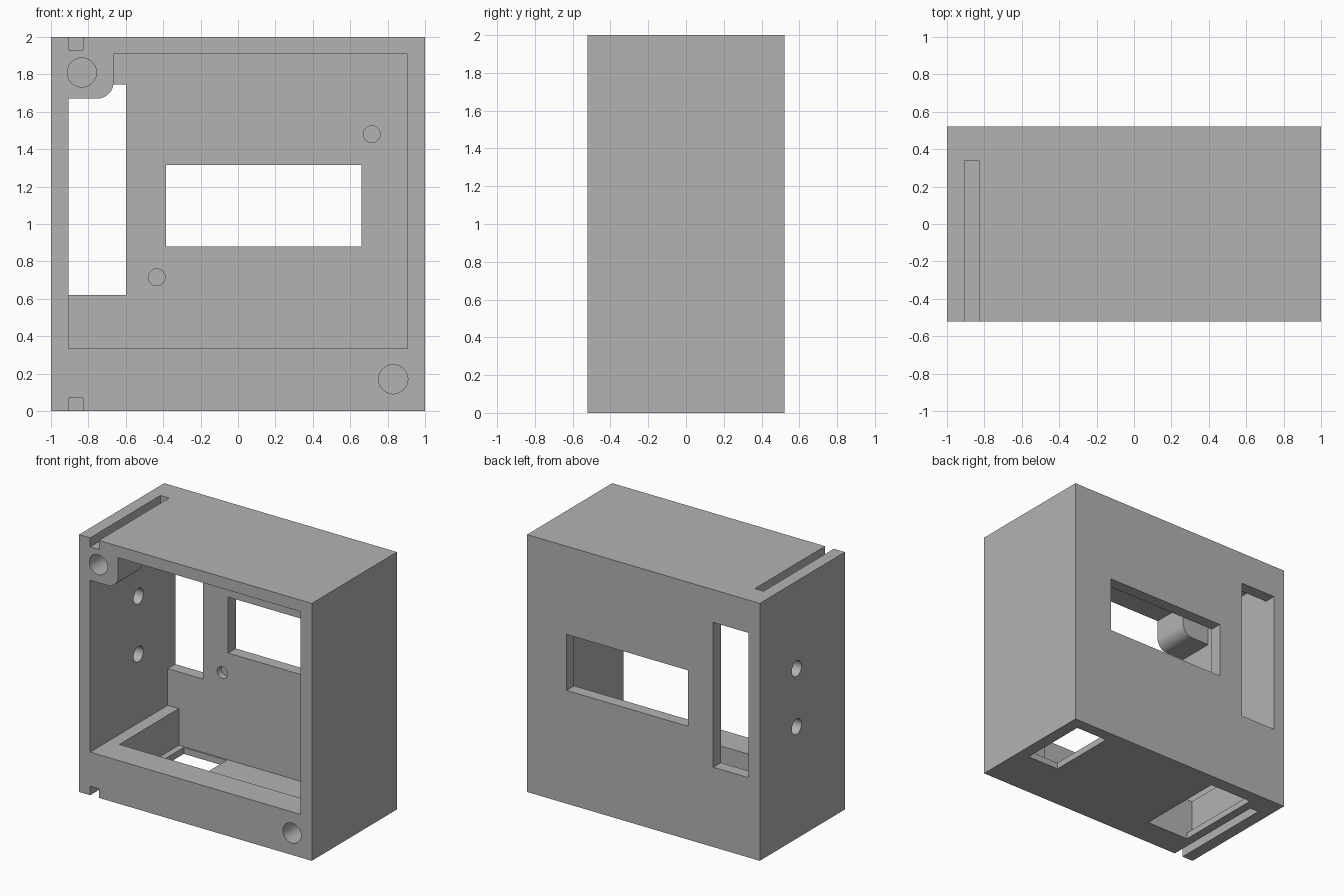
import bpy, bmesh, math
from mathutils import Matrix, Vector

if "Cube" in bpy.data.objects:
    bpy.data.objects.remove(bpy.data.objects["Cube"])

grey = bpy.data.materials.new("plain_grey")
grey.use_nodes = True
grey.diffuse_color = (0.45, 0.45, 0.45, 1)
grey.node_tree.nodes["Principled BSDF"].inputs["Base Color"].default_value = (0.45, 0.45, 0.45, 1)


def finish(name, bm):
    bmesh.ops.recalc_face_normals(bm, faces=bm.faces)
    mesh = bpy.data.meshes.new(name)
    bm.to_mesh(mesh)
    bm.free()
    mesh.materials.append(grey)
    ob = bpy.data.objects.new(name, mesh)
    bpy.context.collection.objects.link(ob)
    return ob


def box(name, x, y, z):
    bm = bmesh.new()
    bmesh.ops.create_cube(bm, size=1)
    for v in bm.verts:
        v.co = Vector([(a + b) / 2 + c * (b - a) for (a, b), c in zip((x, y, z), v.co)])
    return finish(name, bm)


def rod(name, centre, radius, length, axis):
    bm = bmesh.new()
    turn = Matrix.Rotation(math.pi / 2, 4, "X" if axis == "y" else "Y")
    bmesh.ops.create_cone(bm, cap_ends=True, segments=40, radius1=radius, radius2=radius,
                          depth=length, matrix=Matrix.Translation(centre) @ turn)
    return finish(name, bm)


def boss(name, cx, cz, s, y0, y1):
    # Screw boss with one rounded inner corner; s = -1 turns it half way round
    r = 0.09
    pts = [(-0.13, 0.14), (-0.13, -0.14)]
    for i in range(13):
        a = -math.pi / 2 + i * math.pi / 24
        pts.append((0.17 - r + r * math.cos(a), -0.14 + r + r * math.sin(a)))
    pts.append((0.17, 0.14))
    bm = bmesh.new()
    face = bm.faces.new([bm.verts.new((cx + s * x, y0, cz + s * z)) for x, z in pts])
    out = bmesh.ops.extrude_face_region(bm, geom=[face])
    new = [g for g in out["geom"] if isinstance(g, bmesh.types.BMVert)]
    bmesh.ops.translate(bm, verts=new, vec=(0, y1 - y0, 0))
    return finish(name, bm)


def combine(body, tool, operation="DIFFERENCE"):
    tool.hide_render = True
    mod = body.modifiers.new("combine", "BOOLEAN")
    mod.operation, mod.solver, mod.object = operation, "EXACT", tool
    bpy.context.view_layer.update()
    result = bpy.data.meshes.new_from_object(body.evaluated_get(bpy.context.evaluated_depsgraph_get()))
    body.modifiers.clear()
    body.data = result
    bpy.data.objects.remove(tool)


F, B, INNER = -0.5225, 0.5225, 0.43   # front, back and inside of back wall
housing = box("housing", (-1, 1), (F, B), (0, 2))

# Main cavity and the sunken floor pocket behind the front lip
combine(housing, box("cavity", (-0.905, 0.905), (-0.7, INNER), (0.335, 1.91)))
combine(housing, box("floor_pocket", (-0.81, 0.905), (-0.3, INNER), (0.05, 0.5)))

# Screw bosses in opposite corners
combine(housing, boss("upper_boss", -0.835, 1.81, 1, F, -0.23), "UNION")
combine(housing, boss("lower_boss", 0.83, 0.17, -1, -0.4, -0.23), "UNION")

# Windows in the back wall and openings in the floor
combine(housing, box("tall_slot", (-0.905, -0.6), (0.3, 0.7), (0.62, 1.745)))
combine(housing, box("wide_window", (-0.385, 0.66), (0.3, 0.7), (0.88, 1.315)))
combine(housing, box("floor_opening_left", (0.63, 0.905), (-0.125, INNER), (-0.2, 0.2)))
combine(housing, box("floor_opening_right", (-0.76, -0.39), (-0.3, 0.42), (-0.2, 0.2)))

# Grooves along the top and bottom
for z in ((-0.2, 0.07), (1.93, 2.2)):
    combine(housing, box("groove", (-0.905, -0.83), (-0.7, 0.34), z))

# Blind front screw holes, blind back wall holes, and side holes
for x, z in ((-0.835, 1.81), (0.83, 0.17)):
    combine(housing, rod("screw_hole", (x, F, z), 0.078, 0.48, "y"))
for x, z in ((0.715, 1.48), (-0.435, 0.715)):
    combine(housing, rod("back_hole", (x, INNER, z), 0.045, 0.1, "y"))
for z in (0.87, 1.32):
    combine(housing, rod("side_hole", (-0.95, 0.07, z), 0.06, 0.3, "x"))

bpy.ops.object.select_all(action="DESELECT")
housing.select_set(True)
bpy.context.view_layer.objects.active = housing
bpy.ops.object.shade_smooth_by_angle(angle=math.radians(30))
